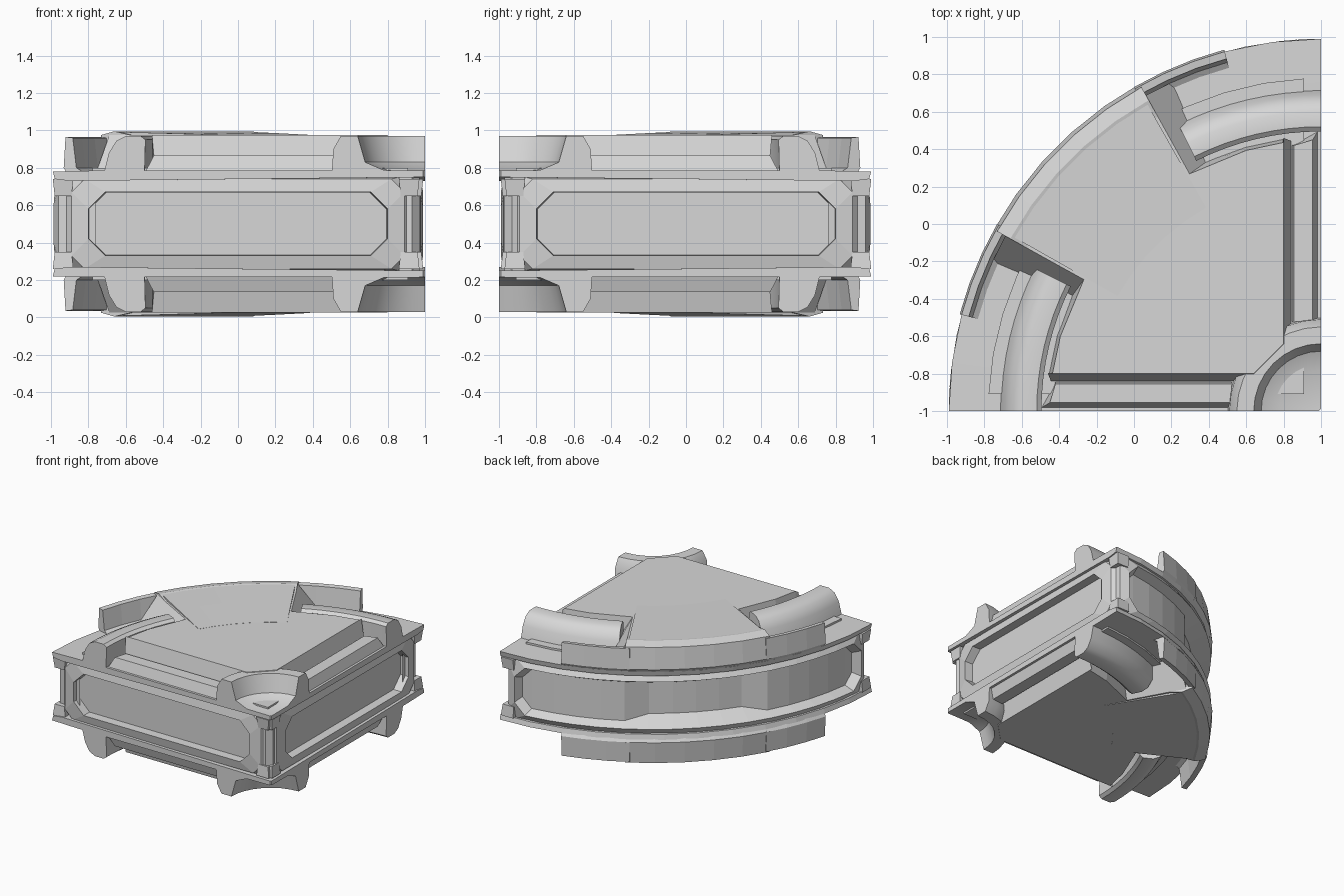
import bpy, bmesh
from math import sin, cos, radians

if "Cube" in bpy.data.objects:
    bpy.data.objects.remove(bpy.data.objects["Cube"], do_unlink=True)

grey = bpy.data.materials.new("plain grey")
grey.use_nodes = True
COLOUR = (0.68, 0.68, 0.68, 1)
grey.diffuse_color = COLOUR
grey.node_tree.nodes["Principled BSDF"].inputs["Base Color"].default_value = COLOUR


def polar(r, deg):
    """Point around the square corner of the quarter disc."""
    a = radians(deg)
    return 1 + r * cos(a), -1 + r * sin(a)


def part(name, verts, faces, swap=True, flip=True):
    """Make an object, repeated across the diagonal and the middle height."""
    bm = bmesh.new()
    for s in ((False, True) if swap else (False,)):
        for f in ((False, True) if flip else (False,)):
            made = []
            for x, y, z in verts:
                if s:
                    x, y = -y, -x
                made.append(bm.verts.new((x, y, 1 - z if f else z)))
            for face in faces:
                new = bm.faces.new([made[i] for i in face])
                if s != f:
                    new.normal_flip()
    bmesh.ops.recalc_face_normals(bm, faces=bm.faces)
    mesh = bpy.data.meshes.new(name)
    bm.to_mesh(mesh)
    bm.free()
    mesh.materials.append(grey)
    obj = bpy.data.objects.new(name, mesh)
    bpy.context.collection.objects.link(obj)
    return obj


def smooth(obj, angle=35):
    bpy.ops.object.select_all(action="DESELECT")
    obj.select_set(True)
    bpy.context.view_layer.objects.active = obj
    bpy.ops.object.shade_smooth_by_angle(angle=radians(angle))


def loft(loops, cap=True):
    """Skin equal-length closed loops of points."""
    n = len(loops[0])
    verts = [p for loop in loops for p in loop]
    faces = []
    for k in range(len(loops) - 1):
        for i in range(n):
            j = (i + 1) % n
            faces.append((k * n + i, k * n + j, (k + 1) * n + j, (k + 1) * n + i))
    if cap:
        faces.append(tuple(range(n)))
        faces.append(tuple(range((len(loops) - 1) * n, len(loops) * n)))
    return verts, faces


def sweep(profile, start, end, steps):
    """Turn an (r, z) profile around the corner."""
    loops = []
    for k in range(steps + 1):
        deg = start + (end - start) * k / steps
        loops.append([(*polar(r, deg), z) for r, z in profile])
    return loft(loops)


def prism(outline, z0, z1, top=None):
    return loft([[(x, y, z0) for x, y in outline],
                 [(x, y, z1) for x, y in (top or outline)]])


def panel(place, rings, n):
    """Chamfered frame round a sunken window; a ring is (half u, half v, chamfer, depth)."""
    loops = []
    for hu, hv, c, d in rings:
        us = [(hu - c) * (2 * i / n - 1) for i in range(n + 1)]
        flat = [(u, -hv) for u in us] + [(hu, c - hv), (hu, hv - c)]
        flat += [(u, hv) for u in reversed(us)] + [(-hu, hv - c), (-hu, c - hv)]
        loops.append([place(u, v, d) for u, v in flat])
    verts, faces = loft(loops, cap=False)
    base = len(verts) - len(loops[0])
    m = len(loops[0])
    low = [base + m - 1] + [base + i for i in range(n + 2)]
    high = [base + m - 2] + [base + 2 * n + 3 - i for i in range(n + 1)] + [base + n + 2]
    for i in range(n + 2):
        faces.append((low[i], low[i + 1], high[i + 1], high[i]))
    return verts, faces


# Core body behind the panels
core = [(0.91, -0.91)] + [polar(1.78, 92.9 + 84.2 * i / 12) for i in range(13)]
part("core_body", *prism(core, 0.2, 0.8), swap=False, flip=False)

# Shoulder slabs above and below the panels
shoulder = [(0.01, 0.75), (1.9, 0.73), (1.98, 0.74), (1.99, 0.78), (1.76, 0.785), (0.01, 0.785)]
part("shoulder", *sweep(shoulder, 90, 180, 12), swap=False)

# Long flat side panels
side_rings = [(0.93, 0.25, 0.07, -0.93), (0.89, 0.24, 0.07, -0.975),
              (0.8, 0.17, 0.09, -0.99), (0.795, 0.167, 0.09, -0.92)]
part("side_panel", *panel(lambda u, v, d: (u, d, 0.5 + v), side_rings, 1), flip=False)

# One long curved panel round the arc, with a deeper middle; u is arc length at radius 2
FLOOR = 1.92
arc_rings = [(1.53, 0.25, 0.07, 1.76), (1.51, 0.245, 0.07, 1.96),
             (1.44, 0.195, 0.09, 1.99), (1.41, 0.16, 0.08, FLOOR)]


def on_arc(u, v, d):
    if d == FLOOR and abs(u) < 0.48:
        d, v = FLOOR - 0.07, v * 0.8
    return (*polar(d, 135 + u * 28.65), 0.5 + v)


part("curved_panel", *panel(on_arc, arc_rings, 14), swap=False, flip=False)

# Corner post and the small brackets beside the panels
post = [(0.86, -0.95), (0.93, -0.97), (0.95, -0.95), (0.97, -0.93), (0.95, -0.86), (0.86, -0.86)]
part("corner_post", *prism(post, 0.24, 0.76), swap=False, flip=False)
for x, label in ((0.92, "corner"), (-0.93, "end")):
    block = [(x - 0.06, -0.99), (x + 0.05, -0.99), (x + 0.05, -0.88), (x - 0.06, -0.88)]
    small = [(x - 0.05, -0.98), (x + 0.04, -0.98), (x + 0.04, -0.88), (x - 0.05, -0.88)]
    part(label + "_bracket", *prism(small, 0.65, 0.74, block))


# Raised deck with notches for the rails and ramps down to them
def deck_outline(edge, cut, grow, ramp):
    half = [(edge - cut, -edge), (-0.46 + grow, -edge)]
    half += [polar(1.45 + grow, d) for d in (172, 164, ramp)]
    half += [polar(1.93, d) for d in (ramp, 143)]
    return half + [polar(1.93, 135)] + [(-y, -x) for x, y in reversed(half)]


part("deck", *prism(deck_outline(0.85, 0.16, 0.02, 156), 0.76, 0.975,
                    deck_outline(0.8, 0.16, 0, 151)), swap=False)
crown = [(1.25, 0.96), (1.25, 0.976), (1.6, 0.985), (1.9, 0.992), (1.9, 0.96)]
part("deck_crown", *sweep(crown, 119.5, 150.5, 5), swap=False)

# Rim wall round the curved edge, thin beside the rails
rim_end = [(1.88, 0.77), (1.97, 0.75), (2.0, 0.8), (1.99, 0.965), (1.95, 0.96), (1.93, 0.8)]
part("rim_end", *sweep(rim_end, 150, 165, 3))
rim_top = [(1.8, 0.76), (1.97, 0.75), (2.0, 0.8), (1.98, 0.975), (1.9, 0.995), (1.8, 0.975)]
part("rim_middle", *sweep(rim_top, 119, 151, 5), swap=False)

# Curved rails on the shoulders, steep inside and rounded outside
rail = [(1.5, 0.76), (1.495, 0.95), (1.52, 0.97), (1.6, 0.97),
        (1.65, 0.945), (1.69, 0.88), (1.72, 0.76)]
smooth(part("curved_rail", *sweep(rail, 153.5, 180, 8)))

# Hooked rail round the square corner, hollow toward the corner point
hook = [(0.01, 0.75), (0.01, 0.785), (0.22, 0.787), (0.32, 0.83), (0.36, 0.97),
        (0.45, 0.97), (0.49, 0.9), (0.5, 0.75)]
smooth(part("corner_rail", *sweep(hook, 90, 180, 8), swap=False), 50)

# Raised bars along the straight edges
bar = [(-0.5, -0.985), (0.52, -0.985), (0.52, -0.84), (-0.42, -0.84)]
bar_top = [(-0.45, -0.955), (0.52, -0.955), (0.52, -0.855), (-0.42, -0.855)]
part("edge_bar", *prism(bar, 0.77, 0.865, bar_top))
